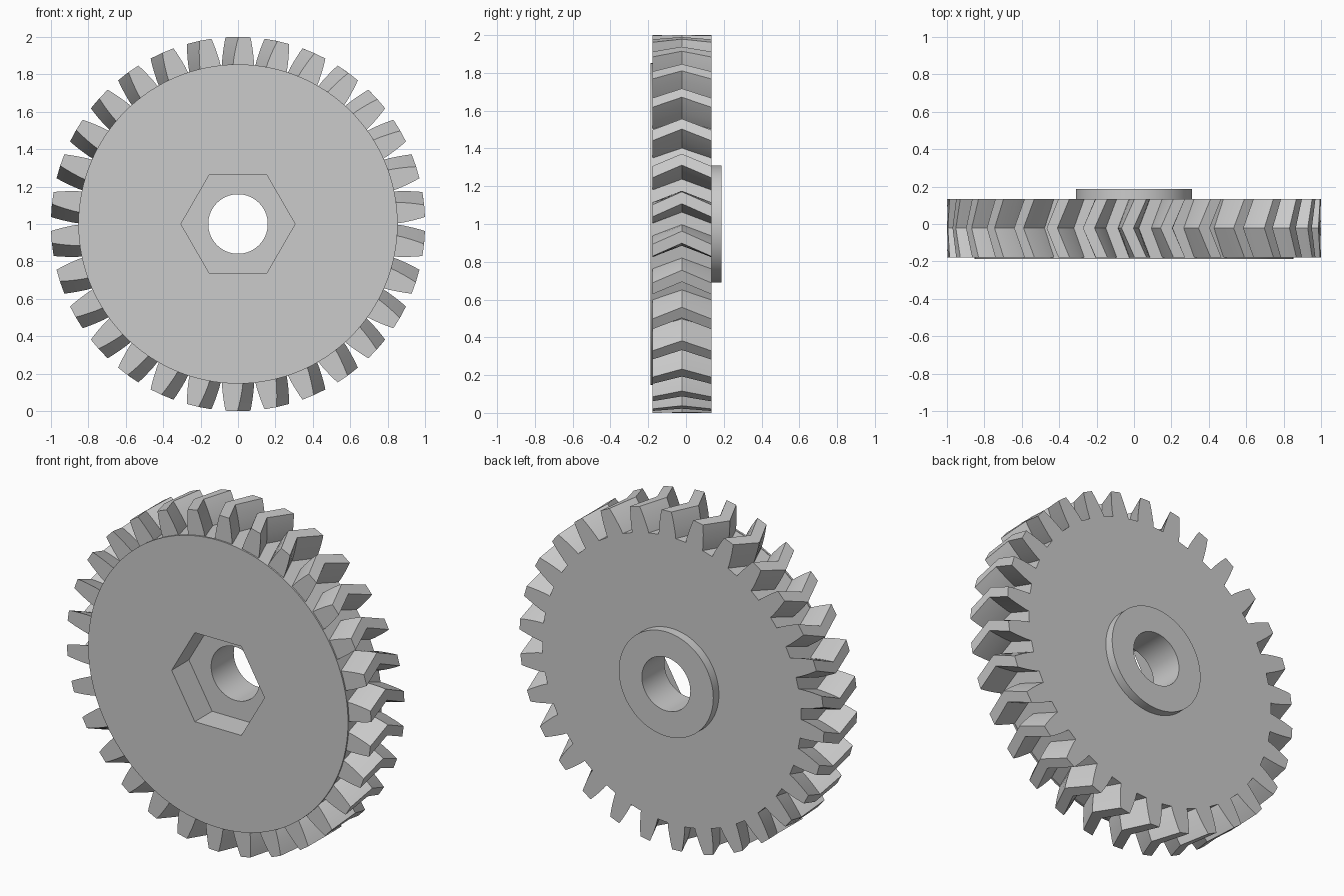
import bpy, bmesh, math
from mathutils import Matrix

TEETH = 30
TWIST = math.radians(2.0)
FRONT, MID, BACK = -0.178, -0.022, 0.134
# Half of a tooth outline: radius, half width
FLANK = [(0.85, 0.056), (0.88, 0.054), (0.915, 0.049), (0.945, 0.044), (0.975, 0.038), (1.0, 0.032)]

old = bpy.data.objects.get("Cube")
if old:
    bpy.data.objects.remove(old, do_unlink=True)

grey = bpy.data.materials.new("plain grey")
grey.use_nodes = True
grey.diffuse_color = (0.6, 0.6, 0.6, 1)
grey.node_tree.nodes["Principled BSDF"].inputs["Base Color"].default_value = (0.6, 0.6, 0.6, 1)


def finish(name, bm):
    bmesh.ops.recalc_face_normals(bm, faces=bm.faces[:])
    mesh = bpy.data.meshes.new(name)
    bm.to_mesh(mesh)
    bm.free()
    mesh.materials.append(grey)
    ob = bpy.data.objects.new(name, mesh)
    bpy.context.collection.objects.link(ob)
    return ob


def cylinder(name, radius, y0, y1, sides=128):
    # Cylinder or prism along the y axis, with a corner on +x
    bm = bmesh.new()
    rings = []
    for y in (y0, y1):
        rings.append([bm.verts.new((radius * math.cos(math.tau * i / sides), y,
                                    1 + radius * math.sin(math.tau * i / sides)))
                      for i in range(sides)])
    skin(bm, rings)
    return finish(name, bm)


def skin(bm, rings):
    # Join successive rings and cap both ends
    n = len(rings[0])
    for a, b in zip(rings, rings[1:]):
        for i in range(n):
            j = (i + 1) % n
            bm.faces.new((a[i], a[j], b[j], b[i]))
    bm.faces.new(rings[0])
    bm.faces.new(rings[-1])


def gear_ring(bm, y, turn):
    verts = []
    outline = [(r, -w) for r, w in FLANK] + [(r, w) for r, w in reversed(FLANK)]
    for k in range(TEETH):
        centre = math.pi / 2 + math.tau * k / TEETH + turn
        for r, w in outline:
            a = centre + w / r
            verts.append(bm.verts.new((r * math.cos(a), y, 1 + r * math.sin(a))))
    return verts


def cut(ob, cutters):
    for c in cutters:
        mod = ob.modifiers.new("cut", 'BOOLEAN')
        mod.operation = 'DIFFERENCE'
        mod.solver = 'EXACT'
        mod.object = c
    bpy.context.view_layer.update()
    mesh = bpy.data.meshes.new_from_object(ob.evaluated_get(bpy.context.evaluated_depsgraph_get()))
    ob.modifiers.clear()
    ob.data = mesh


# Double-helical toothed body
bm = bmesh.new()
skin(bm, [gear_ring(bm, FRONT, -TWIST), gear_ring(bm, MID, TWIST), gear_ring(bm, BACK, -TWIST)])
body = finish("toothed_body", bm)

# Thin front disc and rear hub collar
disc = cylinder("front_disc", 0.853, -0.187, FRONT + 0.002)
hub = cylinder("rear_hub", 0.31, BACK - 0.01, 0.187)

# Shaft bore and hexagonal nut pocket
bore = cylinder("bore_cutter", 0.159, -0.5, 0.5, 64)
pocket = cylinder("pocket_cutter", 0.305, -0.5, -0.025, 6)
cut(body, [bore, pocket])
cut(disc, [pocket])
cut(hub, [bore])
for c in (bore, pocket):
    bpy.data.objects.remove(c, do_unlink=True)

# Smooth round walls, crisp edges
bpy.ops.object.select_all(action='DESELECT')
for ob in (body, disc, hub):
    ob.select_set(True)
bpy.context.view_layer.objects.active = body
bpy.ops.object.shade_smooth_by_angle(angle=math.radians(25))
